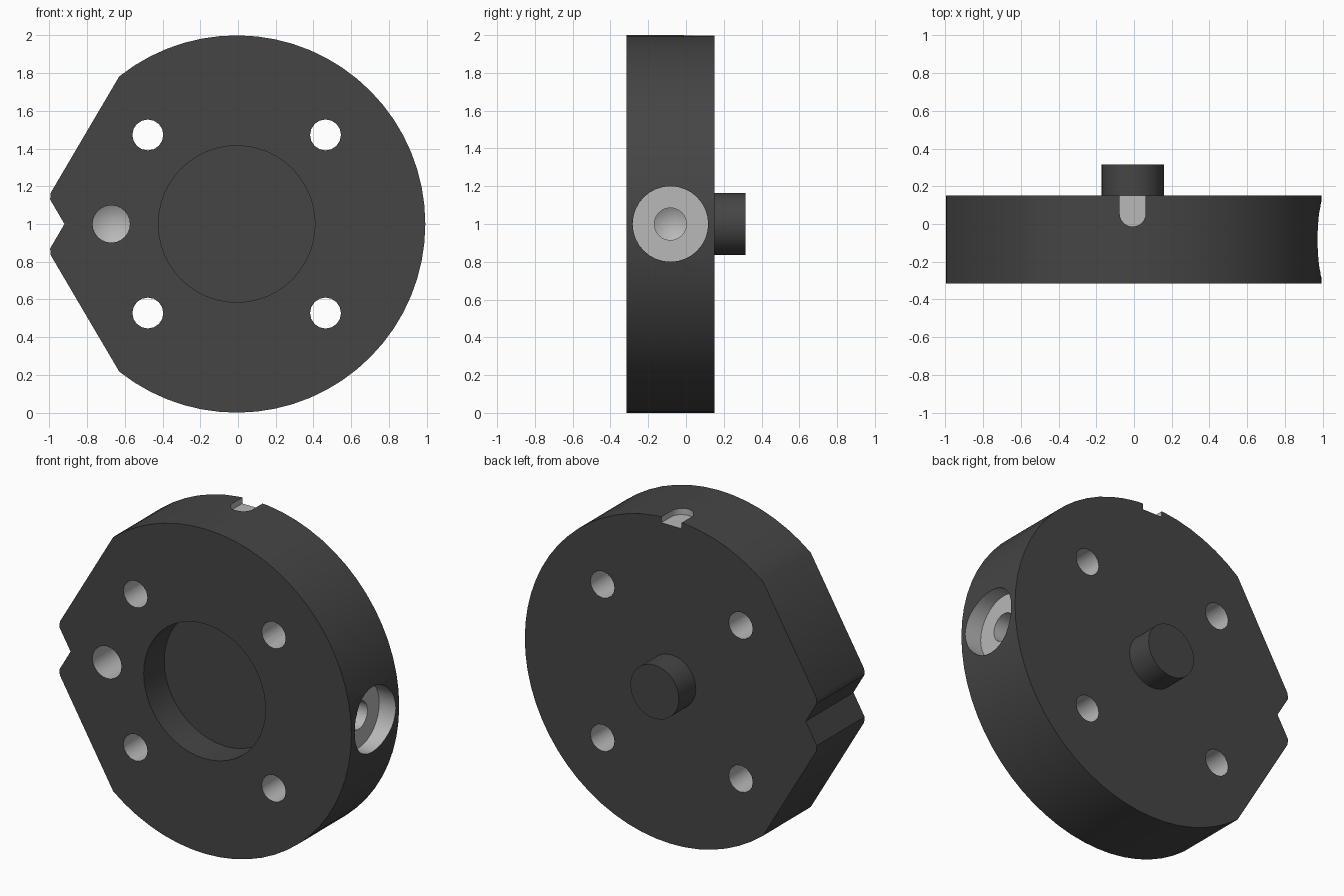
import bpy, bmesh
from math import sin, cos, radians, tau
from mathutils import Vector

if "Cube" in bpy.data.objects:
    bpy.data.objects.remove(bpy.data.objects["Cube"])

CX, CZ = -0.007, 1.0          # disc axis
FRONT, BACK = -0.315, 0.15    # disc faces
DARK, LIGHT = 0, 1


def material(name, grey):
    mat = bpy.data.materials.new(name)
    mat.use_nodes = True
    colour = (grey, grey, grey, 1)
    mat.diffuse_color = colour
    mat.node_tree.nodes["Principled BSDF"].inputs["Base Color"].default_value = colour
    return mat


MATS = [material("dark grey", 0.06), material("light grey", 0.48)]


def finish(name, bm, index):
    bmesh.ops.recalc_face_normals(bm, faces=bm.faces)
    for face in bm.faces:
        face.material_index = index
    mesh = bpy.data.meshes.new(name)
    bm.to_mesh(mesh)
    bm.free()
    for mat in MATS:
        mesh.materials.append(mat)
    obj = bpy.data.objects.new(name, mesh)
    bpy.context.collection.objects.link(obj)
    return obj


def prism(name, points, offset, index):
    """Extrude a flat outline along an offset."""
    bm = bmesh.new()
    face = bm.faces.new([bm.verts.new(p) for p in points])
    ext = bmesh.ops.extrude_face_region(bm, geom=[face], use_keep_orig=True)
    verts = [v for v in ext["geom"] if isinstance(v, bmesh.types.BMVert)]
    bmesh.ops.translate(bm, verts=verts, vec=offset)
    return finish(name, bm, index)


def turned(name, start, axis, profile, segments, index):
    """Revolve (distance along axis, radius) steps; radius 0 closes in a point."""
    bm = bmesh.new()
    start, axis = Vector(start), Vector(axis)
    u = Vector((0, 0, 1))
    v = axis.cross(u)
    rings = []
    for dist, radius in profile:
        c = start + axis * dist
        count = segments if radius else 1
        rings.append([bm.verts.new(c + radius * (u * cos(tau * i / segments)
                                                 + v * sin(tau * i / segments)))
                      for i in range(count)])
    bm.faces.new(rings[0])
    for a, b in zip(rings, rings[1:]):
        for i in range(segments):
            j = (i + 1) % segments
            bm.faces.new([a[i], a[j], b[0]] if len(b) == 1 else [a[i], a[j], b[j], b[i]])
    if len(rings[-1]) > 1:
        bm.faces.new(rings[-1])
    return finish(name, bm, index)


def select_only(obj):
    bpy.ops.object.select_all(action="DESELECT")
    obj.select_set(True)
    bpy.context.view_layer.objects.active = obj


# disc with two flats and a V notch on its right side
N = 46
arc = [radians(-128.5 + 257 * i / N) for i in range(N + 1)]
outline = [(cos(a), sin(a)) for a in arc]
outline += [(-0.986, 0.165), (-0.989, 0.13), (-0.913, 0), (-0.989, -0.13), (-0.986, -0.165)]
body = prism("disc_body", [(CX + x, FRONT, CZ + z) for x, z in outline],
             (0, BACK - FRONT, 0), DARK)

# cutters: round recess, four bolt holes, blind hole, side port, top slot
cutters = [turned("recess_cutter", (CX, FRONT, CZ), (0, 1, 0),
                  [(-0.1, 0.415), (0.2, 0.415)], 48, DARK)]
for sx in (-1, 1):
    for sz in (-1, 1):
        cutters.append(turned("bolt_hole_cutter", (CX + 0.471 * sx, FRONT, CZ + 0.472 * sz),
                              (0, 1, 0), [(-0.1, 0.082), (0.6, 0.082)], 16, LIGHT))
cutters.append(turned("blind_hole_cutter", (-0.672, FRONT, CZ), (0, 1, 0),
                      [(-0.1, 0.099), (0.25, 0.099), (0.31, 0)], 24, LIGHT))
MID = (FRONT + BACK) / 2
cutters.append(turned("port_cutter", (0.98, MID, CZ), (-1, 0, 0),
                      [(-0.1, 0.2), (0.1, 0.2), (0.1, 0.085), (0.32, 0.085), (0.37, 0)],
                      32, LIGHT))
R = 0.069
slot = [(R, BACK + 0.1)] + [(R * cos(tau * i / 24), BACK - 0.095 - R * sin(tau * i / 24))
                            for i in range(13)] + [(-R, BACK + 0.1)]
cutters.append(prism("slot_cutter", [(CX + x, y, 1.96) for x, y in slot], (0, 0, 0.2), LIGHT))

select_only(body)
for cutter in cutters:
    cutter.hide_render = True
    mod = body.modifiers.new("cut", "BOOLEAN")
    mod.operation = "DIFFERENCE"
    mod.solver = "EXACT"
    mod.object = cutter
    bpy.ops.object.modifier_apply(modifier=mod.name)
    bpy.data.objects.remove(cutter)

# round stub on the back
stub = turned("back_stub", (CX, BACK - 0.03, CZ), (0, 1, 0),
              [(0, 0.165), (0.195, 0.165)], 32, DARK)

for obj in (body, stub):
    select_only(obj)
    bpy.ops.object.shade_smooth_by_angle(angle=radians(30))
